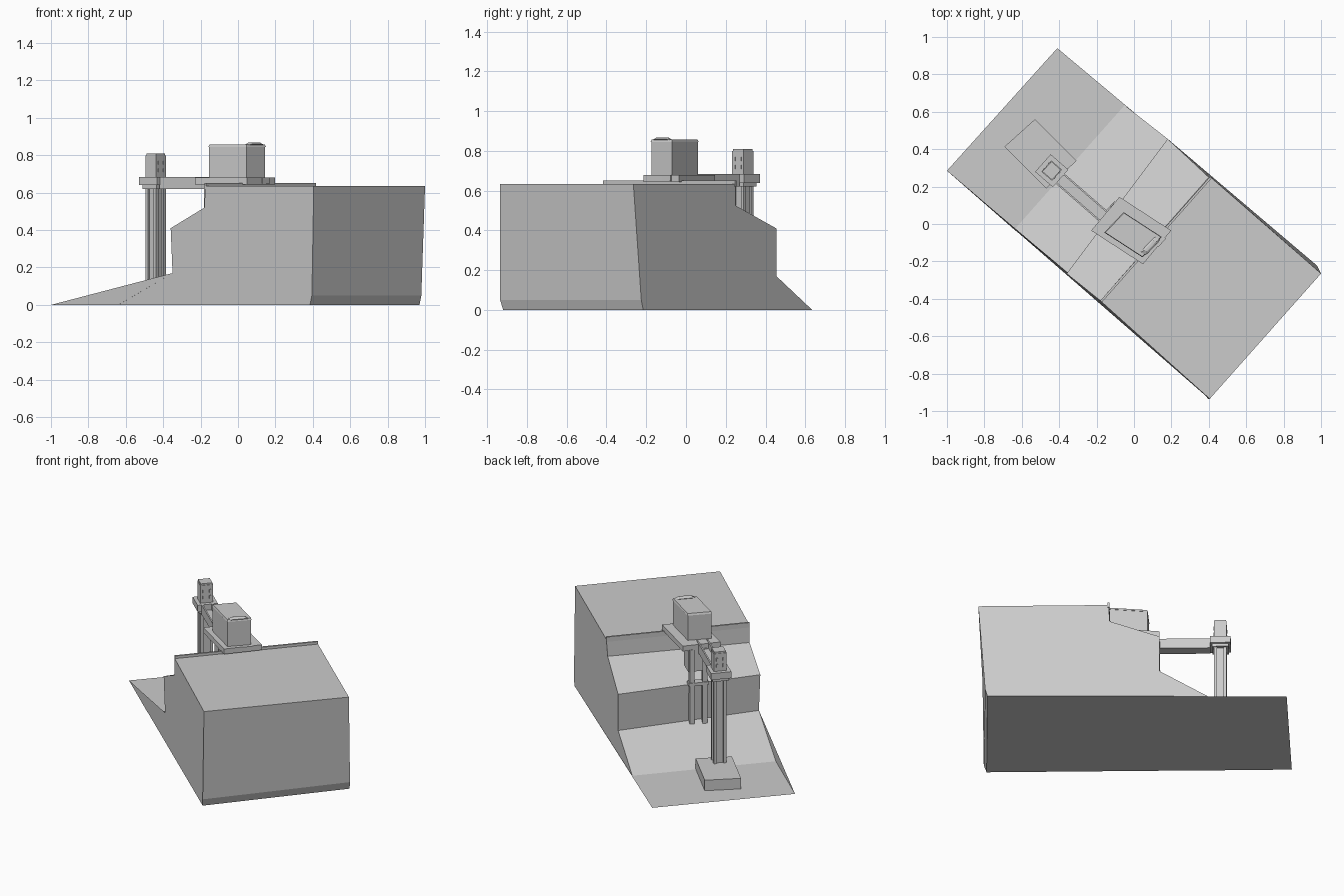
import bpy
from math import radians, cos, sin

cube = bpy.data.objects.get("Cube")
if cube:
    bpy.data.objects.remove(cube, do_unlink=True)

grey = bpy.data.materials.new("plain grey")
grey.use_nodes = True
grey.diffuse_color = (0.6, 0.6, 0.6, 1)
grey.node_tree.nodes["Principled BSDF"].inputs["Base Color"].default_value = (0.6, 0.6, 0.6, 1)

ALONG, ACROSS = -41, 48.5   # headings of the site's long and short axes


def make(name, verts, faces):
    mesh = bpy.data.meshes.new(name)
    mesh.from_pydata(verts, [], faces)
    mesh.materials.append(grey)
    obj = bpy.data.objects.new(name, mesh)
    bpy.context.collection.objects.link(obj)
    return obj


def offset(centre, u, v, along=ALONG, across=ACROSS):
    a, b = radians(along), radians(across)
    return (centre[0] + u * cos(a) + v * cos(b), centre[1] + u * sin(a) + v * sin(b))


def block(name, centre, length, width, bottom, top, along=ALONG, across=ACROSS, bevel=0, taper=1):
    """Upright block whose plan follows the two given headings."""
    verts = []
    for z, s in ((bottom, 1), (top, taper)):
        for i, j in ((-1, -1), (1, -1), (1, 1), (-1, 1)):
            x, y = offset(centre, i * s * length / 2, j * s * width / 2, along, across)
            verts.append((x, y, z))
    sides = [(i, (i + 1) % 4, (i + 1) % 4 + 4, i + 4) for i in range(4)]
    obj = make(name, verts, [(3, 2, 1, 0), (4, 5, 6, 7)] + sides)
    if bevel:
        mod = obj.modifiers.new("bevel", "BEVEL")
        mod.width, mod.segments = bevel, 1
    return obj


# Stepped hillside: matching outline points on its near and far sides
near = [(-1, .285, 0), (-.64, -.03, 0), (-.35, -.265, .17), (-.36, -.265, .41),
        (-.18, -.41, .52), (-.175, -.415, .635), (.405, -.935, .635),
        (.395, -.935, .05), (.385, -.92, 0)]
far = [(-.41, .94, 0), (-.05, .635, 0), (.18, .455, .17), (.18, .455, .41),
       (.4, .25, .525), (.41, .25, .635), (1, -.265, .635),
       (.98, -.225, .05), (.97, -.215, 0)]
n = len(near)
strips = [(i, i + n, (i + 1) % n + n, (i + 1) % n) for i in range(n)]
make("hillside", near + far, strips + [tuple(range(n)), tuple(reversed(range(n, 2 * n)))])

# Low curb along the upper ledge
block("ledge_curb", (.118, -.082), .012, .885, .62, .652)

# Upper station: deck and cabin
STATION = (-.005, -.0575)
deck = block("station_deck", (-.015, -.035), .33, .235, .645, .68, -33, 50)
block("deck_edge_bay", offset(STATION, .115, .07), .06, .06, .65, .68)
block("station_cabin", STATION, .238, .145, .68, .845, -33, 46.4)
block("cabin_roof", STATION, .244, .15, .845, .857, -33, 46.4, taper=.96)
block("roof_vent", (.087, -.118), .04, .12, .855, .868, -33, 46.4, bevel=.005, taper=.6)

# Supports of the station against the cliff
CLIFF = (-.13, .06)
block("deck_bracket", (-.1, .03), .1, .13, .5, .645)
for side, label in ((-1, "near"), (1, "far")):
    block("cliff_post_" + label, offset(CLIFF, 0, side * .04), .035, .03, .12, .65)
block("cliff_post_tie", CLIFF, .045, .125, .41, .43)

# Tower with footing, ribbed shaft, landing and head
TOWER = (-.44, .285)
block("tower_footing", (-.5, .375), .315, .22, 0, .07, -45, 42)
block("tower_shaft", TOWER, .055, .06, 0, .64)
for i in (-1, 1):
    for j in (-1, 1):
        block("tower_corner_post", offset(TOWER, i * .028, j * .03), .018, .018, 0, .64)
block("tower_landing", TOWER, .125, .125, .64, .683)
block("landing_collar", TOWER, .1, .1, .62, .64)
block("tower_head", TOWER, .075, .08, .68, .8)
block("tower_cap", TOWER, .068, .072, .8, .81)

# Small openings in the tower head and shaft, as thin plates
for z in (.71, .75):
    for j in (-.02, .02):
        block("head_vent", offset(TOWER, 0, j), .081, .01, z, z + .02)

# Walkway between the tower and the station
MIDDLE = (-.26, .125)
block("walkway_floor", MIDDLE, .36, .07, .62, .645)
for side in (-1, 1):
    block("walkway_rail", offset(MIDDLE, 0, side * .031), .36, .009, .62, .685)
